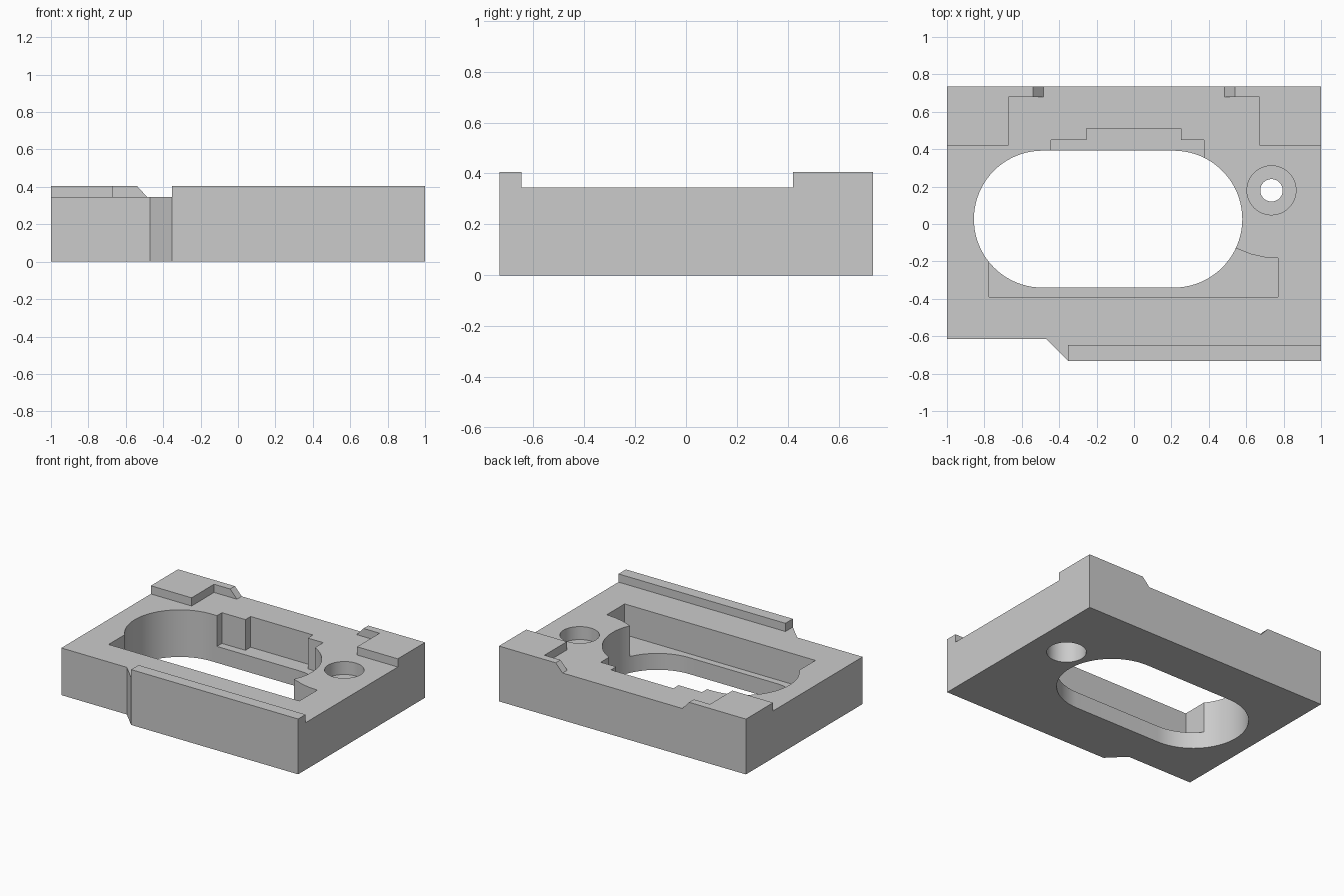
import bpy, bmesh
from math import sin, cos, pi, radians

if "Cube" in bpy.data.objects:
    bpy.data.objects.remove(bpy.data.objects["Cube"], do_unlink=True)

grey = bpy.data.materials.new("plain_grey")
grey.use_nodes = True
grey.diffuse_color = (0.6, 0.6, 0.6, 1)
grey.node_tree.nodes["Principled BSDF"].inputs["Base Color"].default_value = grey.diffuse_color

TOP, DECK, LEDGE = 0.405, 0.345, 0.12


def prism(name, outline, z0, z1):
    """Extrude a flat outline from z0 up to z1."""
    bm = bmesh.new()
    face = bm.faces.new([bm.verts.new((x, y, z0)) for x, y in outline])
    ext = bmesh.ops.extrude_face_region(bm, geom=[face])
    for v in ext["geom"]:
        if isinstance(v, bmesh.types.BMVert):
            v.co.z = z1
    bmesh.ops.recalc_face_normals(bm, faces=bm.faces)
    mesh = bpy.data.meshes.new(name)
    bm.to_mesh(mesh)
    bm.free()
    mesh.materials.append(grey)
    obj = bpy.data.objects.new(name, mesh)
    bpy.context.collection.objects.link(obj)
    return obj


def arc(cx, cy, r, start, end, n):
    angles = [radians(start + (end - start) * i / n) for i in range(n + 1)]
    return [(cx + r * cos(a), cy + r * sin(a)) for a in angles]


def circle(cx, cy, r, n=64):
    return arc(cx, cy, r, 0, 360, n)[:-1]


# Full-height block with the stepped front edge
body = prism("base_block", [(-1, -0.615), (-0.47, -0.615), (-0.352, -0.733), (1, -0.733),
                            (1, 0.735), (-1, 0.735)], 0, TOP)

# Lowered deck, leaving the front rail and the two back corner pads
pad = [(1.1, 0.42), (0.67, 0.42), (0.67, 0.68), (0.485, 0.68), (0.485, 0.8)]
mirrored_pad = [(-x, y) for x, y in reversed(pad)]
deck = prism("deck_cutter", [(-1.1, -0.8), (-0.352, -0.8), (-0.352, -0.647), (1.1, -0.647)]
             + pad + mirrored_pad, DECK, 2 * TOP - DECK)
# Ramped ends of the pads
for v in deck.data.vertices:
    if abs(abs(v.co.x) - 0.485) < 0.001 and v.co.z > TOP:
        v.co.x *= 0.595 / 0.485

# Round-ended opening with side pockets, and the screw hole bored from both sides
slot = arc(0.213, 0.026, 0.366, -90, 90, 40) + arc(-0.49, 0.026, 0.366, 90, 270, 40)
back_pocket = [(-0.445, 0), (0.375, 0), (0.375, 0.45), (0.25, 0.45), (0.25, 0.51),
               (-0.255, 0.51), (-0.255, 0.45), (-0.445, 0.45)]
front_pocket = [(-0.775, 0), (-0.775, -0.39), (0.77, -0.39), (0.77, -0.183), (0.7, -0.178),
                (0.63, -0.163), (0.545, -0.13), (0.4, -0.05), (0.4, 0)]
hx, hy = 0.735, 0.18
cutters = [
    deck,
    prism("slot_cutter", slot, -0.1, 1),
    prism("back_pocket_cutter", back_pocket, LEDGE, 1),
    prism("front_pocket_cutter", front_pocket, LEDGE, 1),
    prism("upper_bore_cutter", circle(hx, hy, 0.131), 0.25, 1),
    prism("screw_hole_cutter", circle(hx, hy, 0.06), -0.1, 1),
    prism("lower_bore_cutter", circle(hx, hy, 0.131), -0.1, 0.17),
]
for cutter in cutters:
    cutter.hide_render = True
    mod = body.modifiers.new(cutter.name, 'BOOLEAN')
    mod.operation, mod.solver, mod.object = 'DIFFERENCE', 'EXACT', cutter

# Bake the cuts and shade the round walls smooth
bpy.context.view_layer.update()
bpy.context.view_layer.objects.active = body
body.select_set(True)
for mod in list(body.modifiers):
    bpy.ops.object.modifier_apply(modifier=mod.name)
for cutter in cutters:
    bpy.data.objects.remove(cutter, do_unlink=True)
bpy.ops.object.shade_smooth_by_angle(angle=radians(25))
